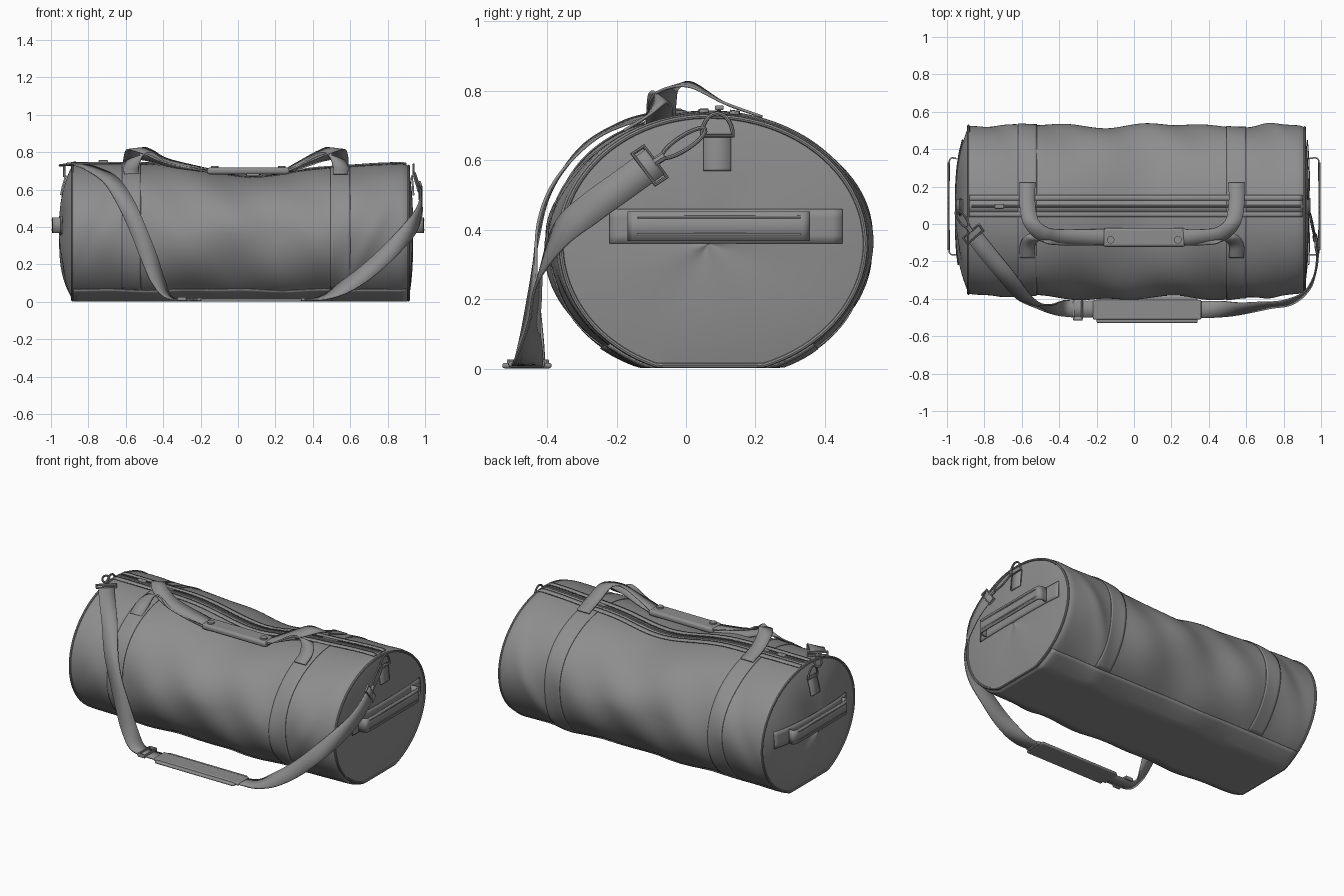
import bpy, bmesh
from math import sin, cos, pi, exp, sqrt, radians
from mathutils import Vector

if "Cube" in bpy.data.objects:
    bpy.data.objects.remove(bpy.data.objects["Cube"])

grey = bpy.data.materials.new("grey_canvas")
grey.use_nodes = True
grey.diffuse_color = (0.27, 0.27, 0.27, 1)
grey.node_tree.nodes["Principled BSDF"].inputs["Base Color"].default_value = grey.diffuse_color

CY, CZ, HALF_Y = 0.065, 0.36, 0.462
RIM = {-1: -0.885, 1: 0.912}
BULGE = {-1: 0.065, 1: 0.022}


def finish(ob, angle=40):
    if not ob.data.materials:
        ob.data.materials.append(grey)
    bpy.ops.object.select_all(action="DESELECT")
    ob.select_set(True)
    bpy.context.view_layer.objects.active = ob
    bpy.ops.object.shade_smooth_by_angle(angle=radians(angle))
    return ob


def grid(name, rows, closed=False, thick=0.0):
    """Skin a list of point rows, optionally giving the sheet thickness."""
    bm = bmesh.new()
    vs = [[bm.verts.new(p) for p in r] for r in rows]
    n = len(rows[0])
    for a, b in zip(vs, vs[1:]):
        for j in range(n if closed else n - 1):
            k = (j + 1) % n
            bm.faces.new((a[j], a[k], b[k], b[j]))
    bmesh.ops.remove_doubles(bm, verts=bm.verts, dist=1e-5)
    bmesh.ops.recalc_face_normals(bm, faces=bm.faces)
    me = bpy.data.meshes.new(name)
    bm.to_mesh(me)
    bm.free()
    ob = bpy.data.objects.new(name, me)
    bpy.context.collection.objects.link(ob)
    if thick:
        mod = ob.modifiers.new("thickness", "SOLIDIFY")
        mod.thickness, mod.offset = thick, 0
    return finish(ob)


def spline(pts, steps=8):
    """Catmull-Rom through the given points."""
    p = [Vector(q) for q in pts]
    p = [2 * p[0] - p[1]] + p + [2 * p[-1] - p[-2]]
    out = []
    for a, b, c, d in zip(p, p[1:], p[2:], p[3:]):
        for i in range(steps):
            t = i / steps
            out.append(0.5 * (2 * b + (c - a) * t + (2 * a - 5 * b + 4 * c - d) * t * t
                              + (3 * b - a - 3 * c + d) * t ** 3))
    return out + [p[-2]]


def ribbon(name, pts, sides, width, thick=0.008):
    """Webbing along a path; sides are the across-directions at each point."""
    rows = []
    for p, s in zip(spline(pts), spline(sides)):
        s = s.normalized() * width / 2
        rows.append([p - s, p, p + s])
    return grid(name, rows, thick=thick)


def tube(name, pts, radius, closed=False, smooth=True):
    cu = bpy.data.curves.new(name, "CURVE")
    cu.dimensions, cu.bevel_depth, cu.bevel_resolution = "3D", radius, 2
    path = spline(pts) if smooth else [Vector(p) for p in pts]
    sp = cu.splines.new("POLY")
    sp.points.add(len(path) - 1)
    for q, p in zip(sp.points, path):
        q.co = (*p, 1)
    sp.use_cyclic_u = closed
    ob = bpy.data.objects.new(name, cu)
    bpy.context.collection.objects.link(ob)
    cu.materials.append(grey)
    bpy.ops.object.select_all(action="DESELECT")
    ob.select_set(True)
    bpy.context.view_layer.objects.active = ob
    bpy.ops.object.convert(target="MESH")
    return finish(bpy.context.object)


def box(name, loc, size, bevel=0.005):
    bpy.ops.mesh.primitive_cube_add(size=1, location=loc)
    ob = bpy.context.object
    ob.name = name
    ob.scale = size
    bpy.ops.object.transform_apply(location=False, rotation=False, scale=True)
    mod = ob.modifiers.new("soft_edges", "BEVEL")
    mod.width, mod.segments = bevel, 3
    return finish(ob)


# Slumped, creased barrel shared by every panel sewn onto it
def surf(x, a, off=0.0):
    s, c = sin(a), cos(a)
    end = max(0, abs(x + 0.013 - 0.03 * (x > 0)) - 0.86) / 0.04
    fade = max(0.0, 1 - (x / 0.9) ** 4)
    up = 0.378 - 0.07 * exp(-((x - 0.08) / 0.3) ** 2)
    up -= 0.012 * exp(-((x - 0.55) / 0.2) ** 2)
    side = max(0, 1 - abs(s)) ** 0.5 if abs(s) < 1 else 0
    fold = 0.009 * sin(9 * x + 3 * a) + 0.007 * sin(17 * x - 4 * a + 1)
    fold += 0.016 * exp(-((x - 0.72 - 0.2 * s) / 0.05) ** 2) - 0.014 * exp(-((x + 0.78 - 0.2 * s) / 0.06) ** 2)
    r = off + fold * side * fade - 0.014 * min(end, 1) ** 2
    bz = up if s > 0 else 0.385
    trim = 0.025 * (x / 0.9) ** 4 * (c < 0) * -c
    y = CY + (HALF_Y + r) * c + trim
    z = CZ + (bz + r) * s
    return Vector((x, y, max(z, 0.009 - off)))


def lerp(a, b, n):
    return [a + (b - a) * i / n for i in range(n + 1)]


def patch(name, x0, x1, a0, a1, off, nx, na, thick=0.004):
    angles = [radians(a) for a in lerp(a0, a1, na)]
    return grid(name, [[surf(x, a, off) for a in angles] for x in lerp(x0, x1, nx)], thick=thick)


ring_angles = [2 * pi * i / 120 for i in range(120)]
grid("bag_body", [[surf(x, a) for a in ring_angles] for x in lerp(RIM[-1], RIM[1], 110)], closed=True)


# End panels with piping, grab handle, tab and ring
def cap_point(sgn, r, a):
    p = surf(RIM[sgn], a, -0.004)
    c = Vector((RIM[sgn], CY, CZ))
    q = c + (p - c) * r
    q.x += sgn * BULGE[sgn] * (1 - r ** 3) * (1 + 0.1 * sin(4 * a))
    return q


def cap_x(sgn, y, z):
    r = sqrt(((y - CY) / HALF_Y) ** 2 + ((z - CZ) / 0.375) ** 2)
    return RIM[sgn] + sgn * BULGE[sgn] * (1 - min(r, 1) ** 3)


for sgn, side in ((-1, "right"), (1, "left")):
    grid(side + "_end_panel", [[cap_point(sgn, r, a) for a in ring_angles] for r in lerp(1, 0, 14)], closed=True)
    tube(side + "_end_piping", [surf(RIM[sgn], a, 0.0) for a in ring_angles], 0.007, True, False)
    rows = [[(cap_x(sgn, y, z) + sgn * 0.006, y, z) for z in lerp(0.36, 0.46, 4)] for y in lerp(-0.22, 0.45, 24)]
    grid(side + "_end_band", rows, thick=0.004)
    base = cap_x(sgn, 0.1, 0.41)
    out = sgn * 0.99
    path = [(base, 0.35, 0.41), (out - sgn * 0.01, 0.35, 0.41), (out, 0.3, 0.41), (out, 0.1, 0.41),
            (out, -0.12, 0.41), (out - sgn * 0.01, -0.16, 0.41), (base, -0.165, 0.41)]
    ribbon(side + "_grab_handle", path, [(0, 0, 1)] * 7, 0.085, 0.008)
    for z in (0.385, 0.437):
        tube(side + "_grab_handle_fold", [(out, 0.33, z), (out + sgn * 0.002, 0.1, z), (out, -0.14, z)], 0.006)
    tab = [(cap_x(sgn, 0.09, z) + sgn * 0.008, 0.09, z) for z in (0.57, 0.62, 0.675)]
    ribbon(side + "_ring_tab", tab, [(0, 1, 0)] * 3, 0.08, 0.01)
    x = tab[-1][0]
    ring = [(x + sgn * 0.01, 0.09 + 0.045 * cos(a), 0.67 + 0.065 * sin(a)) for a in lerp(0, pi, 12)]
    tube(side + "_d_ring", ring, 0.006, True, False)

# Base panel, wrapped bands and top zip
patch("base_panel", -0.88, 0.905, 229, 311, 0.005, 60, 30)
for x0, x1, side in ((-0.62, -0.52, "right"), (0.495, 0.60, "left")):
    patch(side + "_body_band", x0, x1, -49, 229, 0.003, 8, 90)
for a0, a1, name in ((79, 82.5, "zip_flap_back"), (90, 93.5, "zip_flap_front")):
    patch(name, -0.88, 0.9, a0, a1, 0.007, 80, 2, 0.008)
patch("zip_tape", -0.88, 0.9, 82.5, 90, 0.003, 80, 2, 0.003)
tube("zip_teeth", [surf(x, radians(86.3), 0.005) for x in lerp(-0.87, 0.89, 50)], 0.006, False, False)
p = surf(-0.72, radians(86.3), 0.014)
box("zip_slider", p, (0.05, 0.025, 0.014))

# Carry handles: both webbings meet in the snapped grip
for sgn, side, bx in ((-1, "right", -0.57), (1, "left", 0.548)):
    def inward(d):
        return bx - sgn * d
    grip_x = -0.14 if sgn < 0 else 0.25
    across = [(-sgn, 0, 0), (-sgn, 0, 0), (-sgn, 0.2, 0.1), (-sgn * 0.6, 0.8, 0.2), (0, 1, 0.3), (0, 1, 0)]
    back = [(bx, 0.22, 0.725), (bx, 0.11, 0.765), (inward(0.02), 0.01, 0.818), (inward(0.09), -0.055, 0.80),
            (inward(0.2), -0.07, 0.75), (grip_x, -0.07, 0.706)]
    ribbon(side + "_back_handle", back, across, 0.085)
    front = [(bx, -0.18, 0.685), (bx, -0.115, 0.725), (inward(0.03), -0.075, 0.775), (inward(0.1), -0.075, 0.775),
             (inward(0.2), -0.075, 0.73), (grip_x, -0.075, 0.692)]
    across = [(-sgn, 0, 0), (-sgn, 0, 0), (-sgn, -0.4, 0.3), (-sgn * 0.4, -0.8, 0.5), (0, -1, 0.3), (0, -1, 0)]
    ribbon(side + "_front_handle", front, across, 0.08)
    bpy.ops.mesh.primitive_cylinder_add(vertices=24, radius=0.02, depth=0.01,
                                        location=(-0.125 if sgn < 0 else 0.235, -0.085, 0.722))
    bpy.context.object.name = side + "_grip_snap"
    finish(bpy.context.object)
box("handle_grip", (0.055, -0.072, 0.7), (0.44, 0.1, 0.036), 0.014)

# Shoulder strap: right run, left run, buckle and pad on the ground
right_run = [(-0.85, -0.07, 0.735), (-0.78, -0.16, 0.712), (-0.68, -0.28, 0.65), (-0.60, -0.38, 0.53),
             (-0.54, -0.425, 0.40), (-0.48, -0.44, 0.25), (-0.43, -0.445, 0.12), (-0.375, -0.45, 0.03),
             (-0.3, -0.455, 0.012), (-0.15, -0.455, 0.01)]
right_across = [(0.7, 0.7, 0), (0.75, 0.65, 0.1), (0.8, 0.5, 0.3), (0.85, 0.2, 0.45), (0.85, 0, 0.5),
                (0.85, 0.2, 0.4), (0.7, 0.6, 0.3), (0.3, 0.9, 0.1), (0, 1, 0), (0, 1, 0)]
ribbon("right_shoulder_strap", right_run, right_across, 0.09)
left_run = [(0.975, -0.09, 0.595), (0.98, -0.18, 0.53), (0.965, -0.27, 0.465), (0.92, -0.36, 0.39),
            (0.82, -0.42, 0.28), (0.7, -0.435, 0.17), (0.58, -0.45, 0.085), (0.46, -0.455, 0.025),
            (0.36, -0.458, 0.012), (0.2, -0.458, 0.01)]
left_across = [(0, 0.6, -0.8), (0.1, 0.6, -0.8), (0.2, 0.5, -0.8), (0.4, 0.2, -0.85), (0.6, -0.2, -0.75),
               (0.55, -0.35, -0.7), (0.45, -0.6, -0.6), (0.2, -0.9, -0.2), (0, -1, 0), (0, -1, 0)]
ribbon("left_shoulder_strap", left_run, left_across, 0.09)
box("shoulder_pad", (0.07, -0.458, 0.009), (0.54, 0.142, 0.016), 0.007)
box("shoulder_pad_sleeve", (0.07, -0.458, 0.013), (0.58, 0.105, 0.018), 0.007)
for y in (-0.4, -0.51):
    box("strap_buckle_side", (-0.3, y, 0.016), (0.05, 0.012, 0.022), 0.004)
for x in (-0.322, -0.278):
    box("strap_buckle_bar", (x, -0.455, 0.02), (0.01, 0.11, 0.012), 0.003)


# Swivel clips joining strap ends to the rings
def clip(name, start, ring, across):
    s, e, w = Vector(start), Vector(ring), Vector(across).normalized()
    d = (e - s).normalized()
    frame = [s - w * 0.055 - d * 0.02, s + w * 0.055 - d * 0.02, s + w * 0.055 + d * 0.02, s - w * 0.055 + d * 0.02]
    tube(name + "_frame", frame, 0.007, True, False)
    tube(name + "_swivel", [s + d * 0.015, s + d * 0.05], 0.013, False, False)
    m, h = (s + d * 0.045 + e) / 2, (e - s - d * 0.045).length / 2
    loop = [m + d * h * cos(t) + w * 0.02 * sin(t) for t in lerp(0, 2 * pi, 20)[:-1]]
    tube(name + "_hook", loop, 0.006, True, False)


clip("left_clip", (0.975, -0.105, 0.585), (0.94, 0.055, 0.69), (0, 0.6, -0.8))
clip("right_clip", (-0.86, -0.055, 0.738), (-0.95, 0.07, 0.73), (0.7, 0.6, 0))
